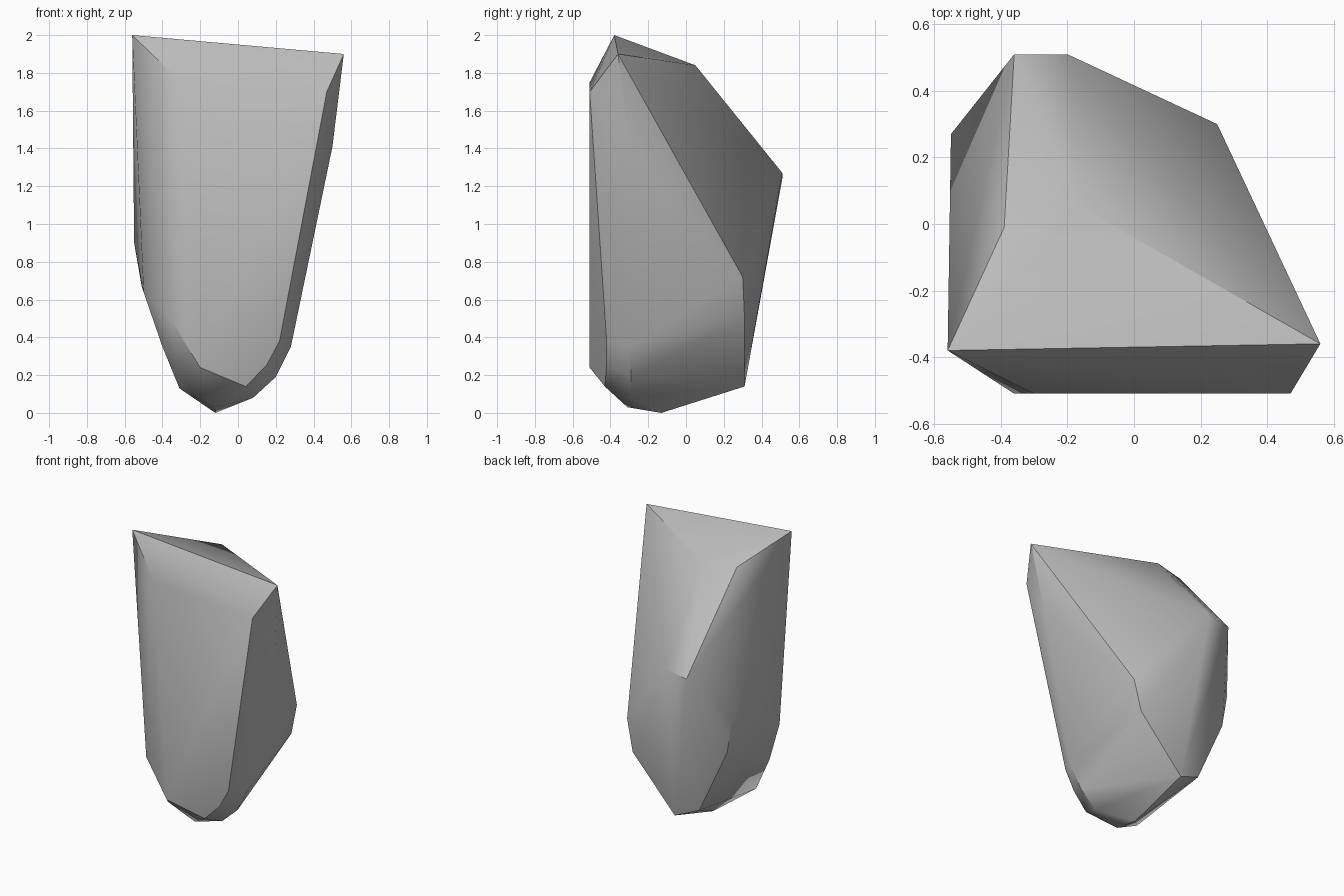
import bpy
import bmesh
import math

# Remove the default object
default = bpy.data.objects.get("Cube")
if default:
    bpy.data.objects.remove(default, do_unlink=True)


def make_material(name, value):
    material = bpy.data.materials.new(name)
    colour = (value, value, value, 1)
    material.use_nodes = True
    material.diffuse_color = colour
    shader = material.node_tree.nodes["Principled BSDF"]
    shader.inputs["Base Color"].default_value = colour
    shader.inputs["Roughness"].default_value = 0.9
    return material


# Corners of the boulder, grouped by region, in metres
crown = [(-.56, -.38, 2), (.56, -.36, 1.9), (-.16, .05, 1.84), (-.39, -.01, 1.84)]
back_ridge = [(-.2, .51, 1.27), (-.36, .51, 1.24), (.25, .3, .72),
              (.2, .31, .5), (-.13, .31, .14)]
left_flank = [(-.55, .27, .9), (-.51, .27, .67), (-.3, .28, .21),
              (-.5, -.33, .64), (-.4, -.36, .35), (-.31, -.34, .13)]
right_flank = [(.5, -.3, 1.41), (.28, -.3, .35), (.2, -.29, .19), (.08, -.29, .08)]
front_face = [(.47, -.51, 1.7), (-.3, -.51, 1.75), (-.36, -.51, .5),
              (-.2, -.51, .24), (.04, -.43, .14), (.15, -.42, .25), (.22, -.42, .38)]
foot = [(-.12, -.13, 0), (-.12, -.31, .03)]


def make_rock(name, corners, material):
    """Wrap the corners in a convex skin with crisp ridges and soft shading."""
    mesh = bpy.data.meshes.new(name)
    bm = bmesh.new()
    for corner in corners:
        bm.verts.new(corner)
    hull = bmesh.ops.convex_hull(bm, input=bm.verts)
    unused = {item for key in ("geom_interior", "geom_unused") for item in hull[key]
              if isinstance(item, bmesh.types.BMVert)}
    bmesh.ops.delete(bm, geom=list(unused), context="VERTS")
    # Merge facets that are nearly coplanar
    bmesh.ops.dissolve_limit(bm, angle_limit=math.radians(1),
                             verts=bm.verts, edges=bm.edges)
    bmesh.ops.recalc_face_normals(bm, faces=bm.faces)
    bm.to_mesh(mesh)
    bm.free()
    mesh.materials.append(material)
    rock = bpy.data.objects.new(name, mesh)
    bpy.context.collection.objects.link(rock)
    return rock


stone = make_material("grey stone", 0.5)
boulder = make_rock("boulder", crown + back_ridge + left_flank + right_flank
                    + front_face + foot, stone)

# Smooth the shallow bends and keep the ridges sharp
bpy.ops.object.select_all(action="DESELECT")
boulder.select_set(True)
bpy.context.view_layer.objects.active = boulder
bpy.ops.object.shade_smooth_by_angle(angle=math.radians(35))
